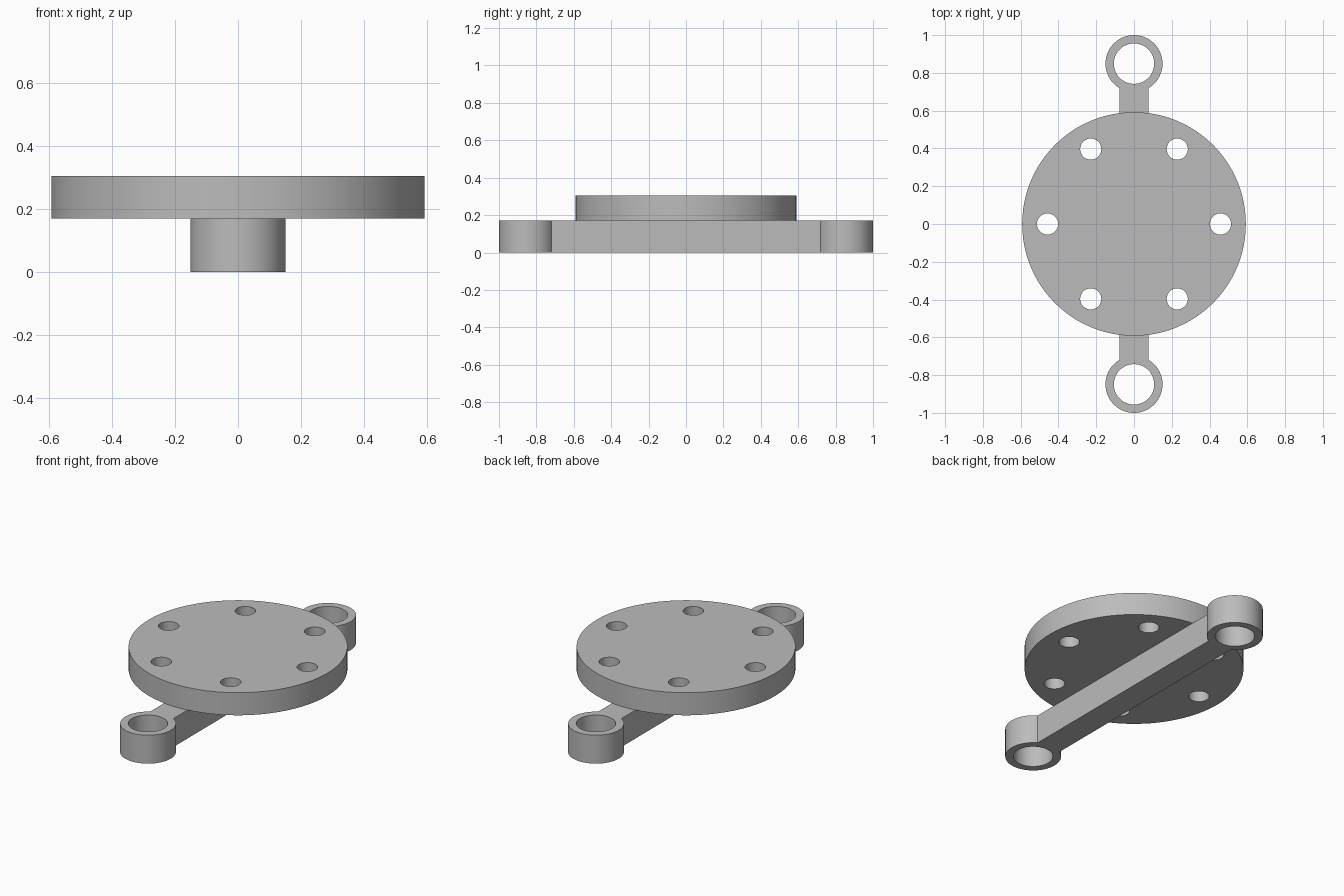
import bpy
import bmesh
from math import sin, cos, asin, pi, radians

cube = bpy.data.objects.get("Cube")
if cube:
    bpy.data.objects.remove(cube, do_unlink=True)

DISC_R, DISC_BOTTOM, DISC_TOP = 0.592, 0.17, 0.305
HOLE_R, HOLE_CIRCLE = 0.056, 0.458
EYE_Y, EYE_OUTER, EYE_INNER = 0.849, 0.151, 0.107
ARM_HALF = 0.077

grey = bpy.data.materials.new("plain grey")
grey.use_nodes = True
grey.diffuse_color = (0.5, 0.5, 0.5, 1)
grey.node_tree.nodes["Principled BSDF"].inputs["Base Color"].default_value = (0.5, 0.5, 0.5, 1)


def arc(cx, cy, r, start, sweep, steps):
    """Points along an arc, both ends included."""
    return [(cx + r * cos(start + sweep * i / steps),
             cy + r * sin(start + sweep * i / steps)) for i in range(steps + 1)]


def circle(cx, cy, r, steps):
    return arc(cx, cy, r, 0, 2 * pi, steps)[:-1]


def plate(name, loops, bottom, top):
    """Extrude an outline with holes into a solid plate."""
    curve = bpy.data.curves.new(name + "_outline", "CURVE")
    curve.dimensions = "2D"
    curve.fill_mode = "BOTH"
    curve.extrude = (top - bottom) / 2
    for loop in loops:
        spline = curve.splines.new("POLY")
        spline.points.add(len(loop) - 1)
        for point, (x, y) in zip(spline.points, loop):
            point.co = (x, y, 0, 1)
        spline.use_cyclic_u = True
    outline = bpy.data.objects.new(name + "_outline", curve)
    bpy.context.collection.objects.link(outline)
    bpy.context.view_layer.update()
    graph = bpy.context.evaluated_depsgraph_get()
    mesh = bpy.data.meshes.new_from_object(outline.evaluated_get(graph))
    bpy.data.objects.remove(outline, do_unlink=True)

    # Weld caps to walls and lift into place
    bm = bmesh.new()
    bm.from_mesh(mesh)
    bmesh.ops.remove_doubles(bm, verts=bm.verts, dist=0.0001)
    bmesh.ops.dissolve_limit(bm, angle_limit=radians(0.5), verts=bm.verts, edges=bm.edges)
    bmesh.ops.recalc_face_normals(bm, faces=bm.faces)
    bmesh.ops.translate(bm, verts=bm.verts, vec=(0, 0, (top + bottom) / 2))
    bm.to_mesh(mesh)
    bm.free()

    mesh.name = name
    mesh.materials.clear()
    mesh.materials.append(grey)
    obj = bpy.data.objects.new(name, mesh)
    bpy.context.collection.objects.link(obj)
    bpy.ops.object.select_all(action="DESELECT")
    obj.select_set(True)
    bpy.context.view_layer.objects.active = obj
    bpy.ops.object.shade_smooth_by_angle(angle=radians(30))
    return obj


# Round plate with six bolt holes
bolt_holes = [circle(HOLE_CIRCLE * cos(k * pi / 3), HOLE_CIRCLE * sin(k * pi / 3), HOLE_R, 32)
              for k in range(6)]
plate("disc", [circle(0, 0, DISC_R, 96)] + bolt_holes, DISC_BOTTOM, DISC_TOP)

# Straight arm with a ring eye at each end
neck = asin(ARM_HALF / EYE_OUTER)
back_end = arc(0, EYE_Y, EYE_OUTER, neck - pi / 2, 2 * pi - 2 * neck, 48)
front_end = [(-x, -y) for x, y in back_end]
eyes = [circle(0, side * EYE_Y, EYE_INNER, 48) for side in (1, -1)]
plate("support_arm", [back_end + front_end] + eyes, 0, DISC_BOTTOM)
